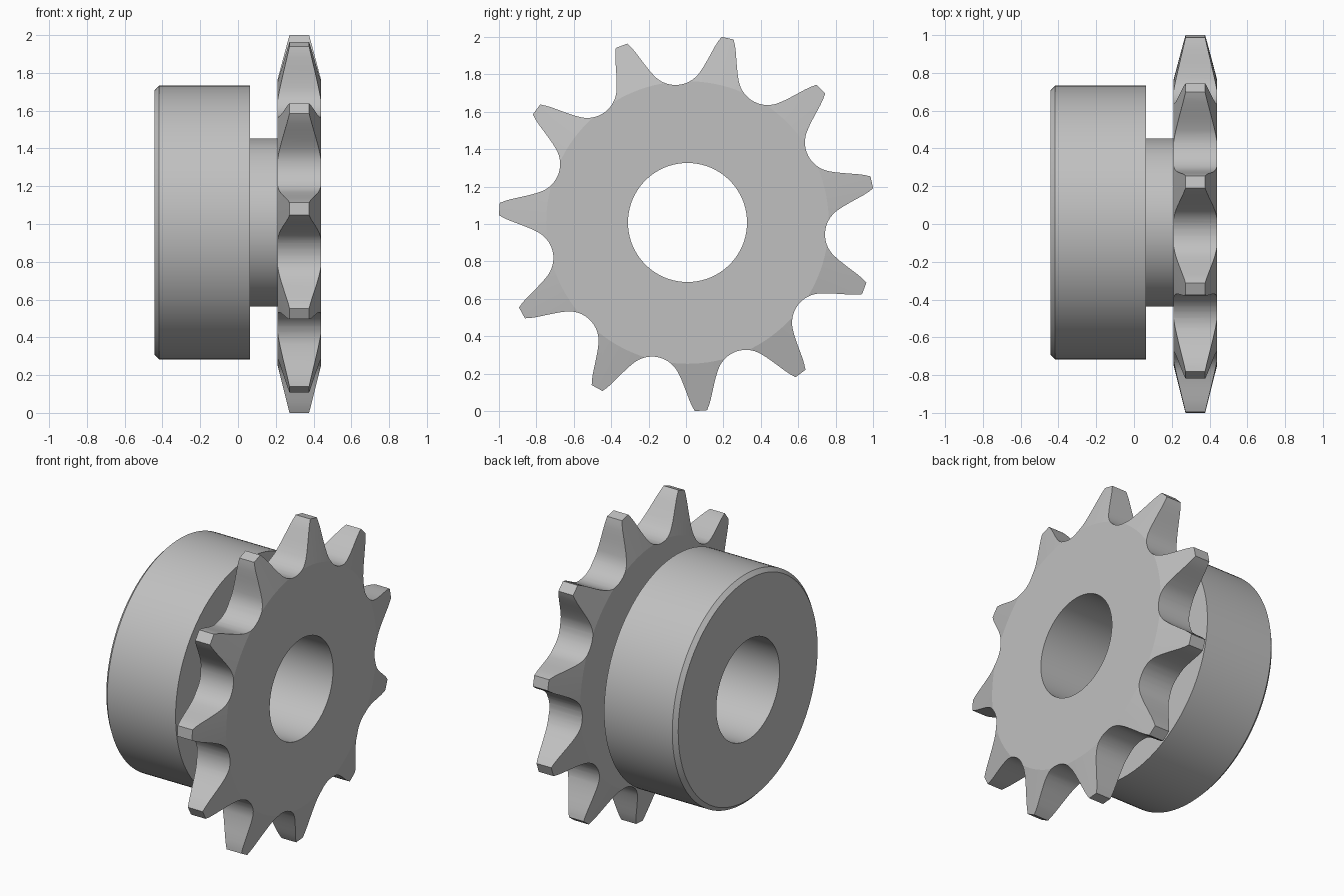
import bpy, bmesh
from math import sin, cos, pi, radians, atan2, hypot

if "Cube" in bpy.data.objects:
    bpy.data.objects.remove(bpy.data.objects["Cube"])

CENTRE = (0, 0.008, 1.008)
TEETH = 11
BORE = 0.318

steel = bpy.data.materials.new("plain grey steel")
steel.use_nodes = True
grey = (0.53, 0.53, 0.53, 1)
steel.diffuse_color = grey
steel.node_tree.nodes["Principled BSDF"].inputs["Base Color"].default_value = grey


def finish(name, bm):
    """Turn a bmesh into an object on the shared axle."""
    bmesh.ops.recalc_face_normals(bm, faces=bm.faces)
    mesh = bpy.data.meshes.new(name)
    bm.to_mesh(mesh)
    bm.free()
    obj = bpy.data.objects.new(name, mesh)
    obj.location = CENTRE
    mesh.materials.append(steel)
    bpy.context.collection.objects.link(obj)
    return obj


def lathe(name, profile, steps=128):
    """Spin a closed (x, radius) profile around the axle."""
    bm = bmesh.new()
    rings = []
    for i in range(steps):
        t = 2 * pi * i / steps
        rings.append([bm.verts.new((x, r * cos(t), r * sin(t))) for x, r in profile])
    n = len(profile)
    for i in range(steps):
        a, b = rings[i], rings[(i + 1) % steps]
        for j in range(n):
            k = (j + 1) % n
            bm.faces.new((a[j], a[k], b[k], b[j]))
    return finish(name, bm)


def smooth(obj, angle):
    bpy.ops.object.select_all(action="DESELECT")
    obj.select_set(True)
    bpy.context.view_layer.objects.active = obj
    bpy.ops.object.shade_smooth_by_angle(angle=radians(angle))


# Half tooth: (distance from axle, half width) down the flank, then the roller seat arc
half = [(1.008, 0.033), (0.98, 0.046), (0.95, 0.057), (0.91, 0.069), (0.87, 0.081), (0.83, 0.094)]
pitch_r, roller_r = 0.894, 0.157
half_step = pi / TEETH
cx, cy = pitch_r * cos(half_step), pitch_r * sin(half_step)
start, end = radians(248), pi + half_step
for i in range(9):
    t = start + (end - start) * i / 8
    half.append((cx + roller_r * cos(t), cy + roller_r * sin(t)))

# Full outline: mirrored half teeth, one tooth pointing diagonally up
tooth = [(a, -b) for a, b in reversed(half[:-1])] + half
bm = bmesh.new()
outline = []
for k in range(TEETH):
    turn = pi / 4 + 2 * half_step * k
    for a, b in tooth:
        r, t = hypot(a, b), atan2(b, a) + turn
        outline.append(bm.verts.new((0.15, r * cos(t), r * sin(t))))
face = bm.faces.new(outline)
grown = bmesh.ops.extrude_face_region(bm, geom=[face])["geom"]
bmesh.ops.translate(bm, vec=(0.35, 0, 0), verts=[v for v in grown if isinstance(v, bmesh.types.BMVert)])
plate = finish("toothed_plate", bm)

# Bevelled disc with a bore trims the plate and tapers its teeth
disc = lathe("plate_trimmer", [(0.209, BORE), (0.209, 0.755), (0.278, 1.03),
                               (0.371, 1.03), (0.44, 0.755), (0.44, BORE)])
disc.hide_render = True
trim = plate.modifiers.new("taper", "BOOLEAN")
trim.operation = "INTERSECT"
trim.solver = "EXACT"
trim.object = disc
bpy.ops.object.select_all(action="DESELECT")
plate.select_set(True)
bpy.context.view_layer.objects.active = plate
bpy.ops.object.modifier_apply(modifier=trim.name)
bpy.data.objects.remove(disc)
smooth(plate, 10)

# Hub drum with chamfered rim and a narrower neck
hub = lathe("hub", [(-0.441, BORE), (-0.441, 0.7), (-0.417, 0.725), (0.063, 0.725),
                    (0.063, 0.445), (0.209, 0.445), (0.209, BORE)])
smooth(hub, 30)
